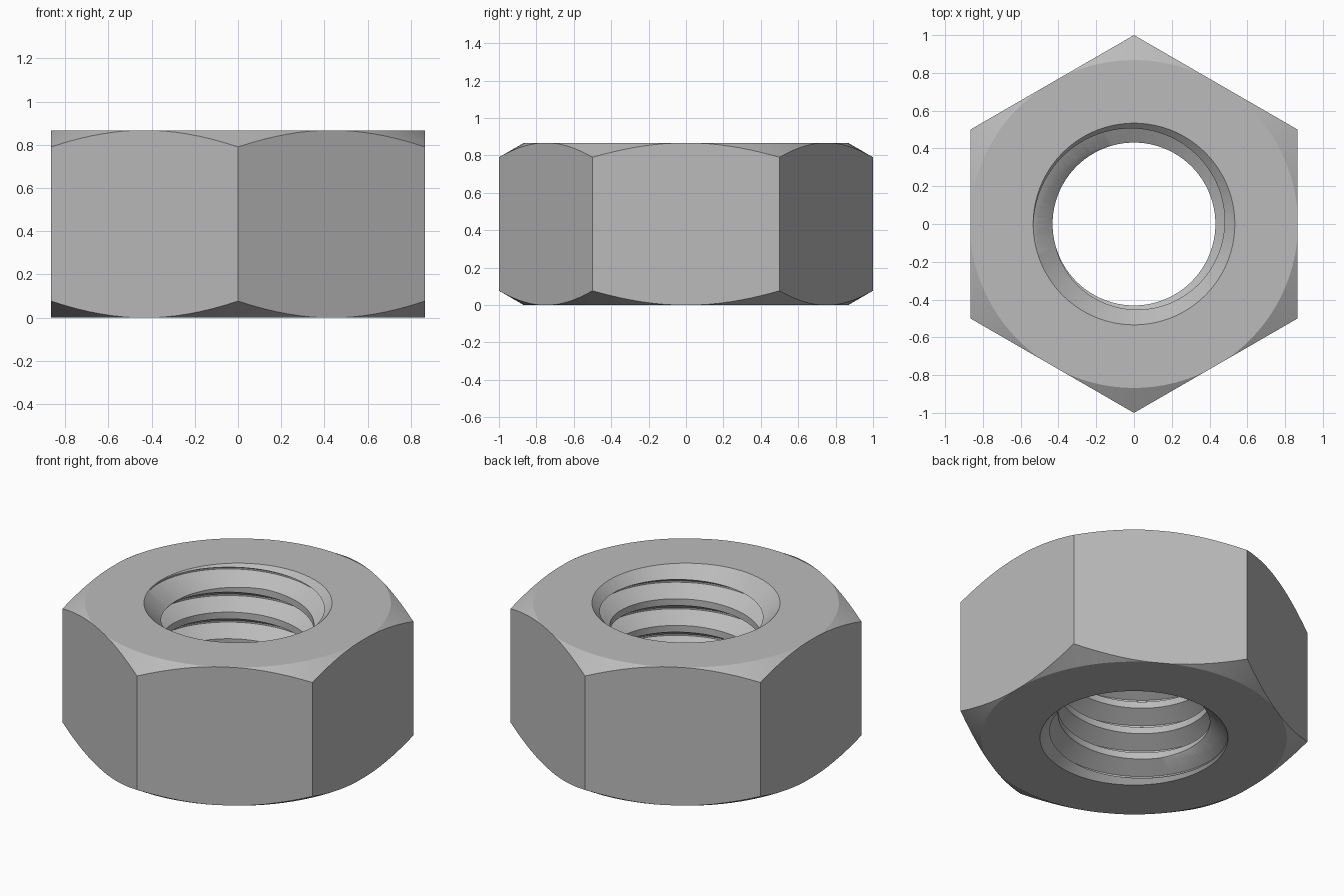
import bpy, bmesh
from math import pi, cos, sin, radians, sqrt, tan

default = bpy.data.objects.get("Cube")
if default:
    bpy.data.objects.remove(default, do_unlink=True)

HEIGHT = sqrt(3) / 2
PITCH = 1 / 6
MINOR, MAJOR = 0.431, 0.531
SEGMENTS = 96


def make_object(name, bm):
    bmesh.ops.recalc_face_normals(bm, faces=bm.faces)
    mesh = bpy.data.meshes.new(name)
    bm.to_mesh(mesh)
    bm.free()
    obj = bpy.data.objects.new(name, mesh)
    bpy.context.collection.objects.link(obj)
    return obj


def lathe(name, profile, sides, start=0.0):
    """Closed solid from (radius, z) rings."""
    bm = bmesh.new()
    rings = [[bm.verts.new((r * cos(start + 2 * pi * i / sides),
                            r * sin(start + 2 * pi * i / sides), z))
              for i in range(sides)] for r, z in profile]
    for low, high in zip(rings, rings[1:]):
        for i in range(sides):
            k = (i + 1) % sides
            bm.faces.new((low[i], low[k], high[k], high[i]))
    bm.faces.new(rings[0])
    bm.faces.new(rings[-1])
    return make_object(name, bm)


def thread_tap(name):
    """Right-handed screw solid: a column of profile points per angle,
    each column raised a little, the last joining the first one pitch up."""
    flank = (MAJOR - MINOR) * tan(radians(30))
    crest = PITCH / 4
    root = PITCH - crest - 2 * flank
    period = [(MINOR, -crest / 2), (MINOR, crest / 2),
              (MAJOR, crest / 2 + flank), (MAJOR, crest / 2 + flank + root)]
    crest_z = HEIGHT - 0.11 - PITCH * 135 / 360
    turns = range(-7, 4)
    bm = bmesh.new()
    columns = []
    for i in range(SEGMENTS):
        a = 2 * pi * i / SEGMENTS
        columns.append([bm.verts.new((r * cos(a), r * sin(a),
                                      crest_z + z + PITCH * (t + i / SEGMENTS)))
                        for t in turns for r, z in period])
    count = len(columns[0])
    for i in range(SEGMENTS):
        last = i == SEGMENTS - 1
        left, right = columns[i], columns[(i + 1) % SEGMENTS]
        shift = len(period) if last else 0
        for j in range(count - 1 - shift):
            bm.faces.new((left[j], right[j + shift],
                          right[j + 1 + shift], left[j + 1]))
    # End caps: fans to a centre point well outside the nut
    rim = [e for e in bm.edges if e.is_boundary]
    for z, above in ((-0.6, False), (HEIGHT + 0.8, True)):
        tip = bm.verts.new((0, 0, z))
        for e in rim:
            if (e.verts[0].co.z > HEIGHT / 2) == above:
                bm.faces.new((e.verts[0], e.verts[1], tip))
    return make_object(name, bm)


def combine(target, tool, operation):
    tool.hide_render = True
    mod = target.modifiers.new(operation.title(), 'BOOLEAN')
    mod.operation, mod.solver, mod.object = operation, 'EXACT', tool
    bpy.ops.object.select_all(action='DESELECT')
    bpy.context.view_layer.objects.active = target
    target.select_set(True)
    bpy.ops.object.modifier_apply(modifier=mod.name)
    bpy.data.objects.remove(tool, do_unlink=True)


# Hexagonal body with corners trimmed by a double cone
nut = lathe("hex_nut", [(1, -0.1), (1, HEIGHT + 0.1)], 6, pi / 2)
edge, wide = 0.868, 1.1
rise = (wide - edge) * tan(radians(30))
combine(nut, lathe("corner_trim", [(edge, 0), (wide, rise),
                                   (wide, HEIGHT - rise), (edge, HEIGHT)],
                   SEGMENTS), 'INTERSECT')

# Countersunk bore
rim, over = 0.534, 0.1
depth = rim - 0.4
combine(nut, lathe("bore_cutter", [(rim + over, -over), (0.4, depth),
                                   (0.4, HEIGHT - depth),
                                   (rim + over, HEIGHT + over)],
                   SEGMENTS), 'DIFFERENCE')

# Internal thread
combine(nut, thread_tap("thread_cutter"), 'DIFFERENCE')

# Plain grey metal
steel = bpy.data.materials.new("grey_steel")
colour = (0.5, 0.5, 0.5, 1)
steel.use_nodes = True
steel.diffuse_color = colour
steel.node_tree.nodes["Principled BSDF"].inputs["Base Color"].default_value = colour
nut.data.materials.clear()
nut.data.materials.append(steel)
bpy.ops.object.shade_smooth_by_angle(angle=radians(25))
